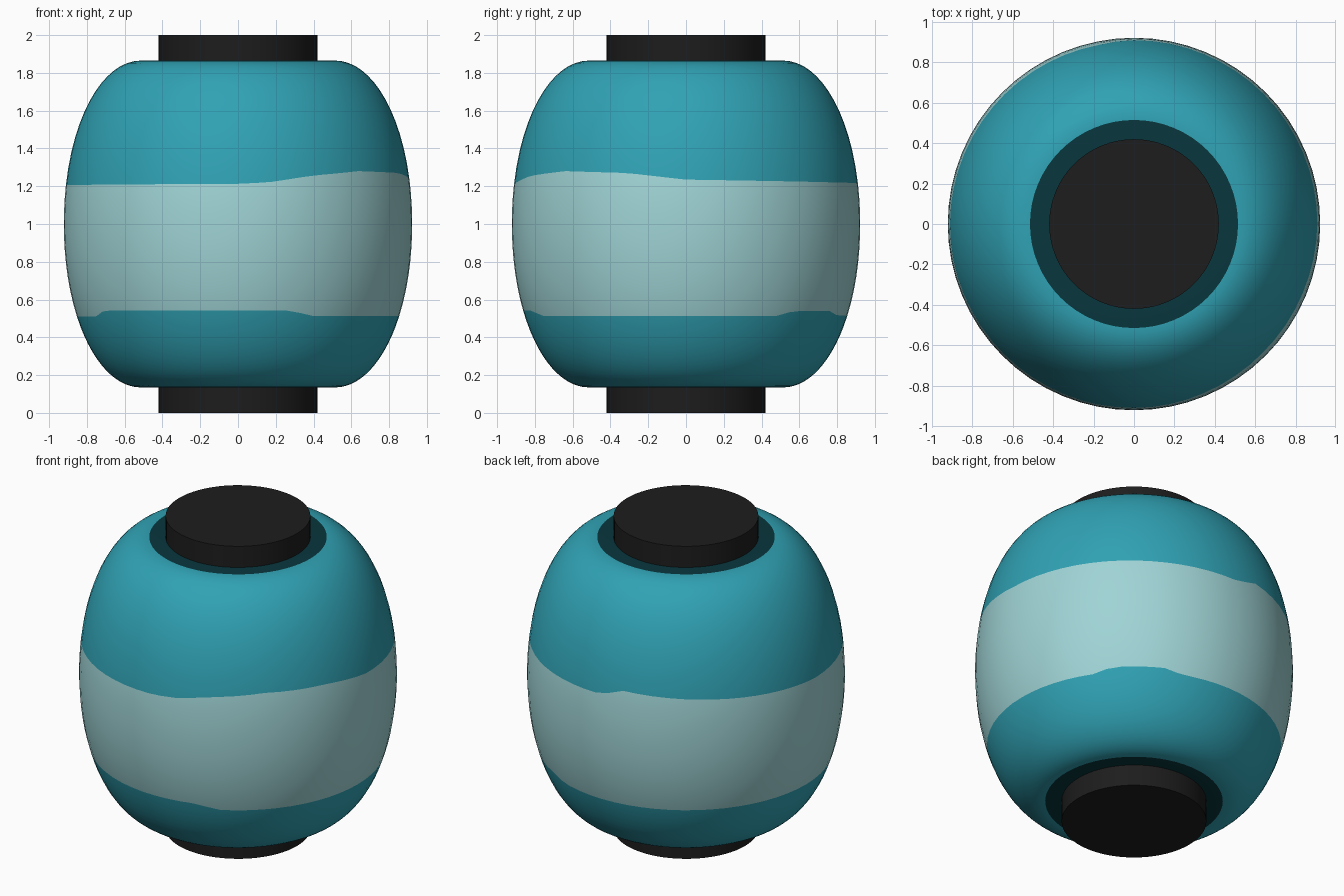
import bpy, bmesh, math

if "Cube" in bpy.data.objects:
    bpy.data.objects.remove(bpy.data.objects["Cube"])

SIDES = 64


def material(name, srgb):
    m = bpy.data.materials.new(name)
    lin = [((c / 255 + 0.055) / 1.055) ** 2.4 if c > 10 else c / 3294 for c in srgb]
    m.diffuse_color = (*lin, 1)
    m.use_nodes = True
    m.node_tree.nodes["Principled BSDF"].inputs["Base Color"].default_value = m.diffuse_color
    return m


teal = material("teal", (48, 162, 180))
pale = material("pale_teal", (160, 212, 214))
dark = material("dark_teal", (8, 54, 61))
black = material("charcoal", (29, 29, 29))

# Uneven edges of the painted band: (azimuth in degrees, height)
BAND_TOP = [(-180, 1.205), (-90, 1.213), (-80, 1.22), (-65, 1.255), (-45, 1.28),
            (-20, 1.27), (0, 1.235), (60, 1.22), (92, 1.215), (101, 1.265),
            (135, 1.24), (180, 1.205)]
BAND_LOW = [(-180, 0.51), (-152, 0.51), (-145, 0.543), (-72, 0.543), (-62, 0.512),
            (35, 0.512), (41, 0.54), (62, 0.54), (69, 0.515), (180, 0.51)]


def lerp_table(table, a):
    for (a0, v0), (a1, v1) in zip(table, table[1:]):
        if a <= a1:
            return v0 + (v1 - v0) * (a - a0) / (a1 - a0)
    return table[-1][1]


def body_radius(z):
    t = min(1, abs(z - 1) / 0.865)
    return 0.515 + 0.407 * (1 - t ** 2.05) ** 0.5


def column(a):
    """Heights up the body at one azimuth, with rows on the band edges."""
    low, top = lerp_table(BAND_LOW, a), lerp_table(BAND_TOP, a)
    ease = [1 - (1 - i / 14) ** 2 for i in range(15)]
    lower = [low + (0.135 - low) * e for e in reversed(ease)]
    middle = [low + (top - low) * i / 10 for i in range(1, 10)]
    upper = [top + (1.865 - top) * e for e in ease]
    return lower + middle + upper


def add_object(name, bm, mats):
    bmesh.ops.recalc_face_normals(bm, faces=bm.faces[:])
    me = bpy.data.meshes.new(name)
    bm.to_mesh(me)
    bm.free()
    for m in mats:
        me.materials.append(m)
    ob = bpy.data.objects.new(name, me)
    bpy.context.collection.objects.link(ob)
    bpy.ops.object.select_all(action='DESELECT')
    ob.select_set(True)
    bpy.context.view_layer.objects.active = ob
    bpy.ops.object.shade_smooth_by_angle(angle=math.radians(35))
    return ob


# Rounded lantern body with band and flat dark rims
bm = bmesh.new()
cols = []
for i in range(SIDES):
    deg = -180 + 360 * i / SIDES
    c, s = math.cos(math.radians(deg)), math.sin(math.radians(deg))
    ring = [(body_radius(z), z) for z in column(deg)]
    ring = [(0.40, 0.135)] + ring + [(0.40, 1.865)]
    cols.append([bm.verts.new((r * c, r * s, z)) for r, z in ring])
rows = len(cols[0])
for i in range(SIDES):
    a, b = cols[i], cols[(i + 1) % SIDES]
    for j in range(rows - 1):
        f = bm.faces.new((a[j], b[j], b[j + 1], a[j + 1]))
        if j in (0, rows - 2):
            f.material_index = 2
        elif 15 <= j < 25:
            f.material_index = 1
add_object("lantern_body", bm, [teal, pale, dark])

# End caps
for name, z0, z1 in (("bottom_cap", 0, 0.14), ("top_cap", 1.86, 2)):
    bm = bmesh.new()
    bmesh.ops.create_cone(bm, cap_ends=True, segments=SIDES, radius1=0.42,
                          radius2=0.42, depth=z1 - z0)
    bmesh.ops.translate(bm, verts=bm.verts[:], vec=(0, 0, (z0 + z1) / 2))
    add_object(name, bm, [black])
